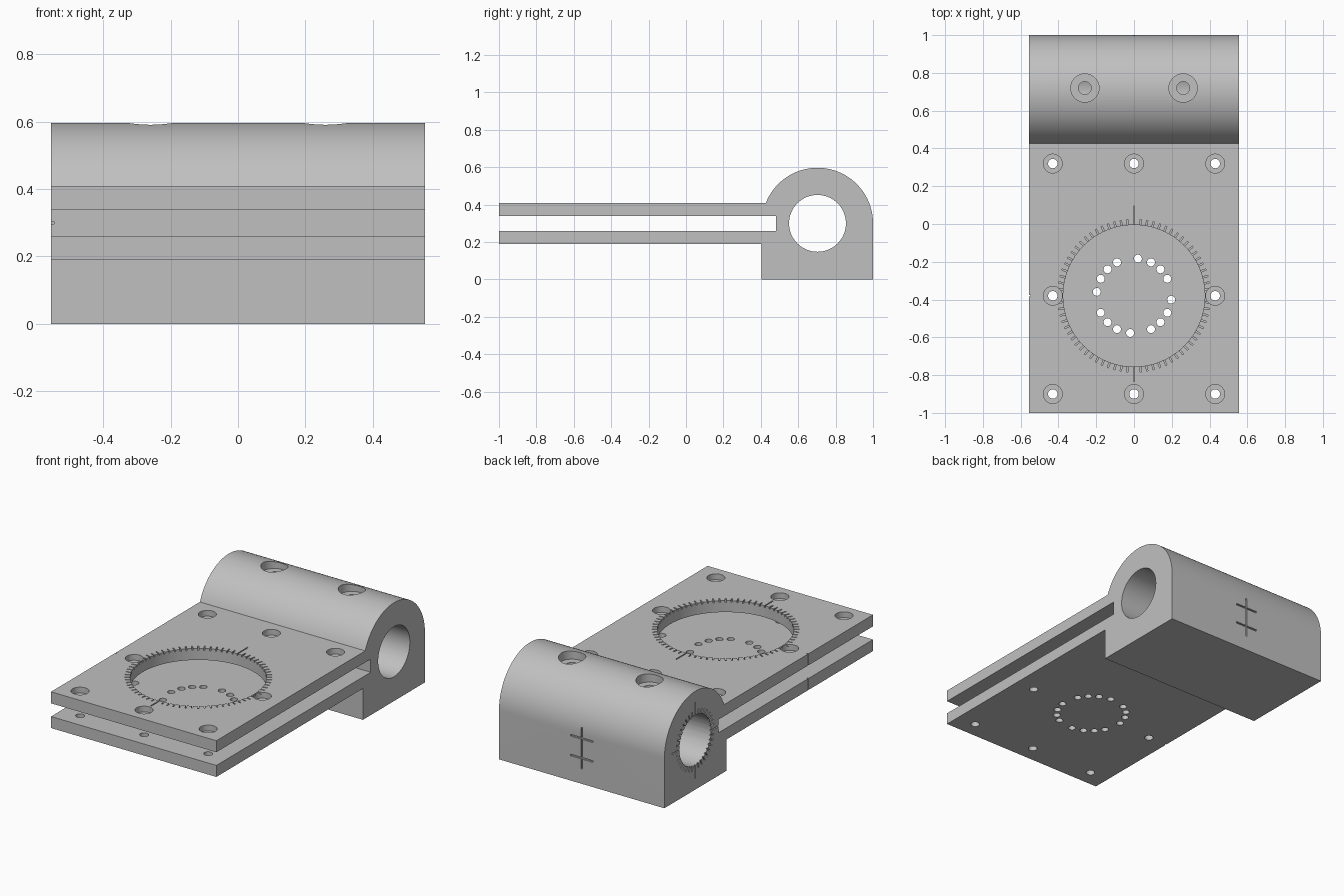
import bpy, bmesh
from math import pi, sin, cos, asin, radians
from mathutils import Matrix, Vector

cube = bpy.data.objects.get("Cube")
if cube:
    bpy.data.objects.remove(cube, do_unlink=True)

HALF_W = 0.555
BORE = Vector((0, 0.703, 0.3))
DIAL = Vector((0, -0.38, 0.41))

grey = bpy.data.materials.new("plain_grey")
grey.use_nodes = True
colour = (0.53, 0.53, 0.53, 1)
grey.diffuse_color = colour
grey.node_tree.nodes["Principled BSDF"].inputs["Base Color"].default_value = colour


def make_object(name, bm):
    bmesh.ops.recalc_face_normals(bm, faces=bm.faces)
    mesh = bpy.data.meshes.new(name)
    bm.to_mesh(mesh)
    bm.free()
    mesh.materials.append(grey)
    ob = bpy.data.objects.new(name, mesh)
    bpy.context.scene.collection.objects.link(ob)
    return ob


def hole(bm, x, y, r, z0, z1, segments=32):
    bmesh.ops.create_cone(bm, cap_ends=True, segments=segments, radius1=r, radius2=r,
                          depth=z1 - z0, matrix=Matrix.Translation((x, y, (z0 + z1) / 2)))


def box(bm, centre, size, turn=Matrix()):
    bmesh.ops.create_cube(bm, size=1, matrix=Matrix.Translation(centre) @ turn
                          @ Matrix.Diagonal((*size, 1)))


def ticks(bm, centre, axis, radius, count, short, long, depth):
    """Engraved radial marks, with a longer one at chosen quarter turns."""
    for i in range(count):
        length = long.get(i * 360 // count, short)
        turn = Matrix.Rotation(2 * pi * i / count, 4, axis)
        mid = radius + (length - 0.012) / 2
        out = Vector((mid, 0, 0)) if axis == 'Z' else Vector((0, mid, 0))
        size = (length + 0.012, 0.007, depth * 2) if axis == 'Z' else \
            (depth * 2, length + 0.012, 0.007)
        box(bm, centre + turn @ out, size, turn)


# Clamp body: one side profile with two plates, a slot and a rounded block
R = 0.297
start = pi - asin(0.11 / R)
profile = [(-1, 0.19), (0.405, 0.19), (0.405, 0), (1, 0)]
profile += [(BORE.y + R * cos(start * i / 48), BORE.z + R * sin(start * i / 48))
            for i in range(49)]
profile += [(-1, 0.41), (-1, 0.34), (0.48, 0.34), (0.48, 0.26), (-1, 0.26)]
bm = bmesh.new()
side = bm.faces.new([bm.verts.new((-HALF_W, y, z)) for y, z in profile])
grown = bmesh.ops.extrude_face_region(bm, geom=[side])["geom"]
bmesh.ops.translate(bm, vec=(2 * HALF_W, 0, 0),
                    verts=[v for v in grown if isinstance(v, bmesh.types.BMVert)])
body = make_object("hinged_plate_body", bm)

screws = [(x, y) for y in (0.32, DIAL.y, -0.9) for x in (-0.43, 0, 0.43)
          if x or y != DIAL.y]
cutters = []

# Through holes, dial opening, ring of small holes and shaft bore
bm = bmesh.new()
hole(bm, 0, DIAL.y, 0.375, 0.3, 0.5, 96)
for x, y in screws:
    hole(bm, x, y, 0.025, 0.1, 0.6, 24)
for quarter in range(4):
    for a in (27, 45, 63, 84):
        t = radians(a + 90 * quarter)
        hole(bm, 0.198 * cos(t), DIAL.y + 0.198 * sin(t), 0.021, 0.1, 0.3, 20)
bmesh.ops.create_cone(bm, cap_ends=True, segments=64, radius1=0.152, radius2=0.152, depth=2,
                      matrix=Matrix.Translation(BORE) @ Matrix.Rotation(pi / 2, 4, 'Y'))
cutters.append(make_object("through_hole_cutter", bm))

# Counterbores
bm = bmesh.new()
for x, y in screws:
    hole(bm, x, y, 0.05, 0.375, 0.45)
for x in (-0.26, 0.26):
    hole(bm, x, 0.72, 0.075, 0.545, 0.7, 40)
cutters.append(make_object("counterbore_cutter", bm))

# Set screw holes into the bore, and the upright line on the back
bm = bmesh.new()
for x in (-0.26, 0.26):
    hole(bm, x, 0.72, 0.034, 0.38, 0.6, 24)
box(bm, (0, 1, 0.215), (0.01, 0.02, 0.25))
cutters.append(make_object("set_screw_cutter", bm))

# Graduation marks, edge index line and crossbars on the back
bm = bmesh.new()
ticks(bm, DIAL, 'Z', 0.375, 72, 0.03, {90: 0.1, 270: 0.08}, 0.012)
ticks(bm, Vector((-HALF_W, BORE.y, BORE.z)), 'X', 0.152, 36, 0.03,
      {0: 0.07, 90: 0.08, 180: 0.085, 270: 0.08}, 0.008)
box(bm, (-HALF_W, DIAL.y, 0.3), (0.016, 0.008, 0.3))
for z in (0.155, 0.275):
    box(bm, (0, 1, z), (0.15, 0.02, 0.01))
cutters.append(make_object("graduation_cutter", bm))

# Cut everything from the body
bpy.context.view_layer.objects.active = body
for cutter in cutters:
    mod = body.modifiers.new(cutter.name, 'BOOLEAN')
    mod.operation = 'DIFFERENCE'
    mod.solver = 'EXACT'
    mod.object = cutter
    bpy.ops.object.modifier_apply(modifier=mod.name)
    bpy.data.objects.remove(cutter, do_unlink=True)

bpy.ops.object.select_all(action='DESELECT')
body.select_set(True)
bpy.ops.object.shade_smooth_by_angle(angle=radians(30))
